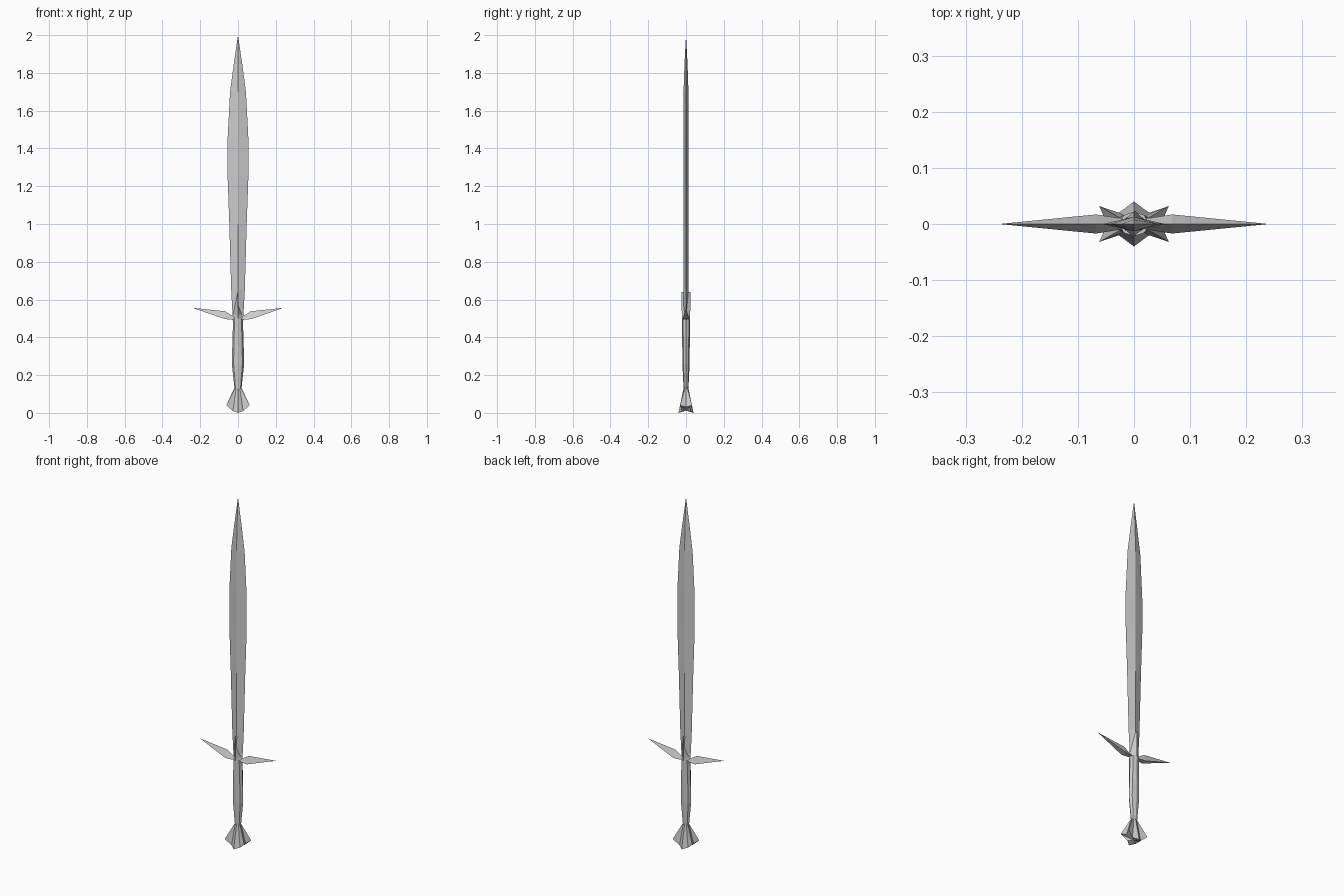
import bpy, bmesh
from math import cos, sin, pi

if "Cube" in bpy.data.objects:
    bpy.data.objects.remove(bpy.data.objects["Cube"])


def loft(name, rings, mirror=False):
    """Skin matching rings of points, cap both ends, merge collapsed tips."""
    bm = bmesh.new()
    loops = [[bm.verts.new(p) for p in ring] for ring in rings]
    n = len(loops[0])
    for a, b in zip(loops, loops[1:]):
        for i in range(n):
            j = (i + 1) % n
            bm.faces.new((a[i], a[j], b[j], b[i]))
    bm.faces.new(loops[0][::-1])
    bm.faces.new(loops[-1])
    bmesh.ops.remove_doubles(bm, verts=bm.verts, dist=0.0003)
    if mirror:
        geo = bm.verts[:] + bm.edges[:] + bm.faces[:]
        copy = bmesh.ops.duplicate(bm, geom=geo)["geom"]
        for v in copy:
            if isinstance(v, bmesh.types.BMVert):
                v.co.x *= -1
    bmesh.ops.recalc_face_normals(bm, faces=bm.faces)
    mesh = bpy.data.meshes.new(name)
    bm.to_mesh(mesh)
    bm.free()
    obj = bpy.data.objects.new(name, mesh)
    bpy.context.collection.objects.link(obj)
    return obj


def section(rx, ry, z, sides):
    return [(rx * cos(2 * pi * i / sides), ry * sin(2 * pi * i / sides), z)
            for i in range(sides)]


# Leaf-shaped blade with a diamond section
blade = [(0.49, 0.027, 0.013), (0.65, 0.036, 0.013), (1.0, 0.046, 0.013),
         (1.25, 0.055, 0.013), (1.45, 0.055, 0.013), (1.7, 0.042, 0.013),
         (1.85, 0.022, 0.008), (2.0, 0, 0)]
loft("blade", [section(x, y, z, 4) for z, x, y in blade])

# Swelling grip
grip = [(0.12, 0.018, 0.012), (0.19, 0.025, 0.016), (0.26, 0.033, 0.019),
        (0.36, 0.030, 0.020), (0.50, 0.026, 0.022)]
loft("grip", [section(x, y, z, 8) for z, x, y in grip])

# Pointed collar running up both faces of the blade
loft("collar", [section(0.030, 0.022, 0.49, 4), section(0.026, 0.022, 0.52, 4),
                section(0.002, 0.025, 0.64, 4)])

# Crossguard spikes with a triangular section and a ridge on top
spike = [(0.015, 0.010, 0.497, 0.512), (0.030, 0.011, 0.495, 0.514),
         (0.068, 0.017, 0.496, 0.538), (0.24, 0, 0.556, 0.556)]
loft("crossguard", [[(x, -y, lo), (x, y, lo), (x, 0, hi)]
                    for x, y, lo, hi in spike], mirror=True)

# Flared pommel: fluted star section, corners higher than the middle
quarter = [(0.048, 0, 0.032), (0.062, 0.032, 0.04), (0.027, 0.020, 0.010),
           (0, 0.040, 0.0)]
star = quarter + [(-x, y, z) for x, y, z in quarter[2::-1]]
star += [(-x, -y, z) for x, y, z in star[1:6]][::1]
neck = section(0.020, 0.013, 0.13, len(star))
center = [(0, 0, 0.012)] * len(star)
loft("pommel", [center, star, neck])
